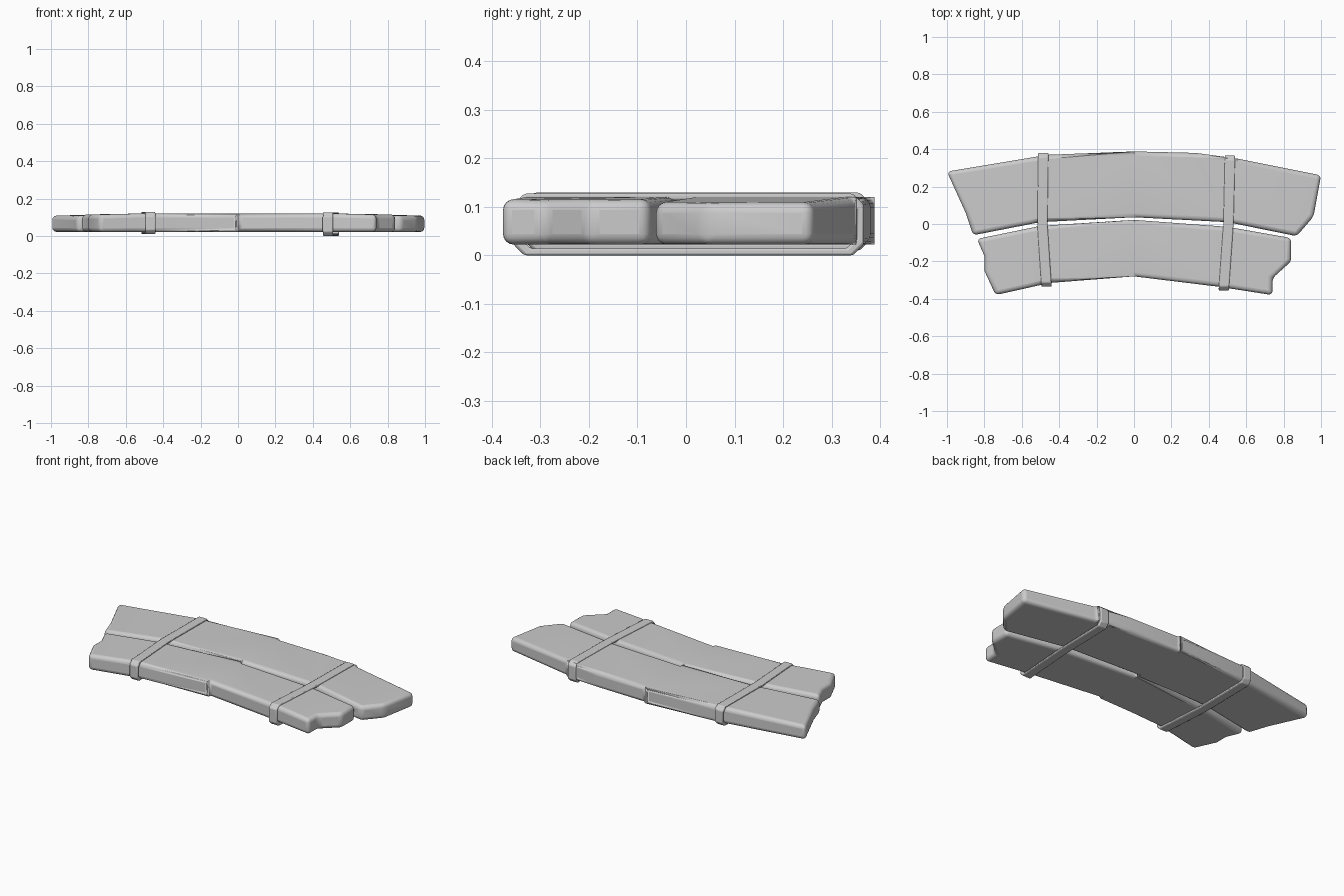
import bpy
import bmesh
import math
from mathutils import Vector

if "Cube" in bpy.data.objects:
    bpy.data.objects.remove(bpy.data.objects["Cube"], do_unlink=True)

GREY = (0.6, 0.6, 0.6, 1)
mat = bpy.data.materials.new("plain grey")
mat.use_nodes = True
mat.diffuse_color = GREY
mat.node_tree.nodes["Principled BSDF"].inputs["Base Color"].default_value = GREY


def finish(name, bm, bevel, segments):
    """Turn the bmesh into a softly bevelled, smooth object."""
    bmesh.ops.recalc_face_normals(bm, faces=bm.faces)
    mesh = bpy.data.meshes.new(name)
    bm.to_mesh(mesh)
    bm.free()
    obj = bpy.data.objects.new(name, mesh)
    bpy.context.collection.objects.link(obj)
    mesh.materials.append(mat)
    mod = obj.modifiers.new("rounded edges", 'BEVEL')
    mod.width = bevel
    mod.segments = segments
    mod.limit_method = 'ANGLE'
    mod.angle_limit = math.radians(28)
    bpy.ops.object.select_all(action='DESELECT')
    obj.select_set(True)
    bpy.context.view_layer.objects.active = obj
    bpy.ops.object.shade_smooth_by_angle(angle=math.radians(40))
    return obj


def plank(name, outline, low, high, dip):
    """Extrude a plan outline, split it across and thin its broken ends."""
    bm = bmesh.new()
    base = bm.faces.new([bm.verts.new((x, y, low)) for x, y in outline])
    top = bmesh.ops.extrude_face_region(bm, geom=[base])["geom"]
    for v in top:
        if isinstance(v, bmesh.types.BMVert):
            v.co.z = high
    for cut in (-0.55, 0, 0.55):
        bmesh.ops.bisect_plane(bm, geom=bm.verts[:] + bm.edges[:] + bm.faces[:],
                               plane_co=(cut, 0, 0), plane_no=(1, 0, 0))
    middle = (low + high) / 2
    for v in bm.verts:
        if abs(v.co.x) > 0.6 and v.co.z > middle:
            v.co.z -= dip
    return finish(name, bm, 0.022, 4)


# Curved planks with splintered ends
plank("back_plank", [
    (-1.0, 0.28), (-0.46, 0.37), (0, 0.388), (0.33, 0.38), (0.55, 0.35),
    (1.0, 0.26), (0.96, 0.04), (0.87, -0.065), (0.5, 0.01), (0, 0.036),
    (-0.5, 0.01), (-0.86, -0.06), (-0.9, 0.06)], 0.022, 0.12, 0.011)
plank("front_plank", [
    (-0.84, -0.08), (-0.5, -0.01), (0, 0.022), (0.5, -0.015), (0.84, -0.075),
    (0.84, -0.2), (0.74, -0.29), (0.74, -0.38), (0.45, -0.335), (0, -0.28),
    (-0.45, -0.315), (-0.74, -0.38), (-0.8, -0.25), (-0.8, -0.17)],
    0.022, 0.12, 0.005)


def strap(name, x_back, x_mid, x_front, y_front, y_back, low, high):
    """Sweep a thin band round a chamfered rectangle in the y-z plane."""
    c, thick, half = 0.022, 0.014, 0.027
    loop = [(y_front + c, low), (0, low), (y_back - c, low), (y_back, low + c),
            (y_back, high - c), (y_back - c, high), (0, high),
            (y_front + c, high), (y_front, high - c), (y_front, low + c)]
    mid_z = (low + high) / 2
    bm = bmesh.new()
    rings = []
    for y, z in loop:
        x = x_mid + ((x_back - x_mid) * y / y_back if y > 0
                     else (x_front - x_mid) * y / y_front)
        inner = Vector((0, -math.copysign(thick, y) if y else 0,
                        math.copysign(thick, mid_z - z)))
        p = Vector((x, y, z))
        side = Vector((half, 0, 0))
        rings.append([bm.verts.new(q) for q in
                      (p - side, p + side, p + side + inner, p - side + inner)])
    for a, b in zip(rings, rings[1:] + rings[:1]):
        for i in range(4):
            j = (i + 1) % 4
            bm.faces.new((a[i], a[j], b[j], b[i]))
    return finish(name, bm, 0.005, 2)


# Bands that hold the planks together
strap("right_strap", -0.485, -0.49, -0.468, -0.335, 0.38, 0.01, 0.129)
strap("left_strap", 0.513, 0.505, 0.48, -0.355, 0.366, 0.0, 0.127)
